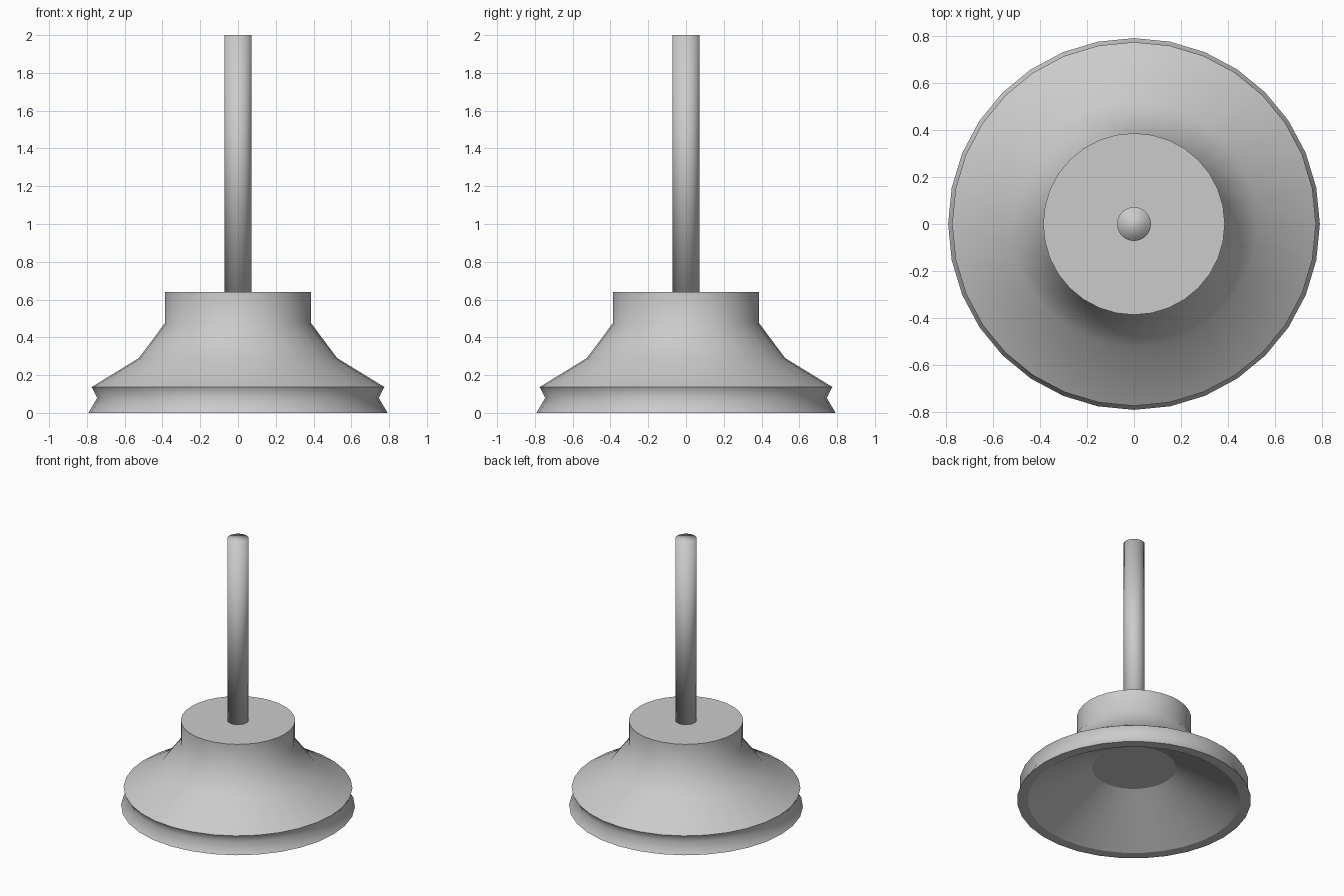
import bpy, bmesh, math

if "Cube" in bpy.data.objects:
    bpy.data.objects.remove(bpy.data.objects["Cube"])

SIDES = 32


def lathe(name, profile, sharp_rings):
    """Revolve (radius, z) rings about z, cap both ends, crease chosen rings."""
    bm = bmesh.new()
    angles = [2 * math.pi * i / SIDES for i in range(SIDES)]
    rings = [[bm.verts.new((r * math.cos(a), r * math.sin(a), z)) for a in angles]
             for r, z in profile]
    for low, high in zip(rings, rings[1:]):
        for i in range(SIDES):
            j = (i + 1) % SIDES
            bm.faces.new((low[i], low[j], high[j], high[i]))
    bm.faces.new(rings[0])
    bm.faces.new(rings[-1])
    bmesh.ops.recalc_face_normals(bm, faces=bm.faces[:])
    for f in bm.faces:
        f.smooth = True
    for k in sharp_rings:
        for i in range(SIDES):
            bm.edges.get((rings[k][i], rings[k][(i + 1) % SIDES])).smooth = False
    mesh = bpy.data.meshes.new(name)
    bm.to_mesh(mesh)
    bm.free()
    obj = bpy.data.objects.new(name, mesh)
    bpy.context.collection.objects.link(obj)
    return obj


# Suction cup: hollow underside, rim, lip groove, sloped shoulder, collar
lathe("rubber_cup",
      [(0.285, 0.25), (0.72, 0.0), (0.792, 0.0), (0.745, 0.08), (0.775, 0.137),
       (0.525, 0.29), (0.387, 0.475), (0.387, 0.64)],
      sharp_rings=(0, 1, 2, 4, 7))

# Handle: plain smooth-shaded rod, flat ends
lathe("handle", [(0.072, 0.64), (0.072, 2.0)], sharp_rings=())
